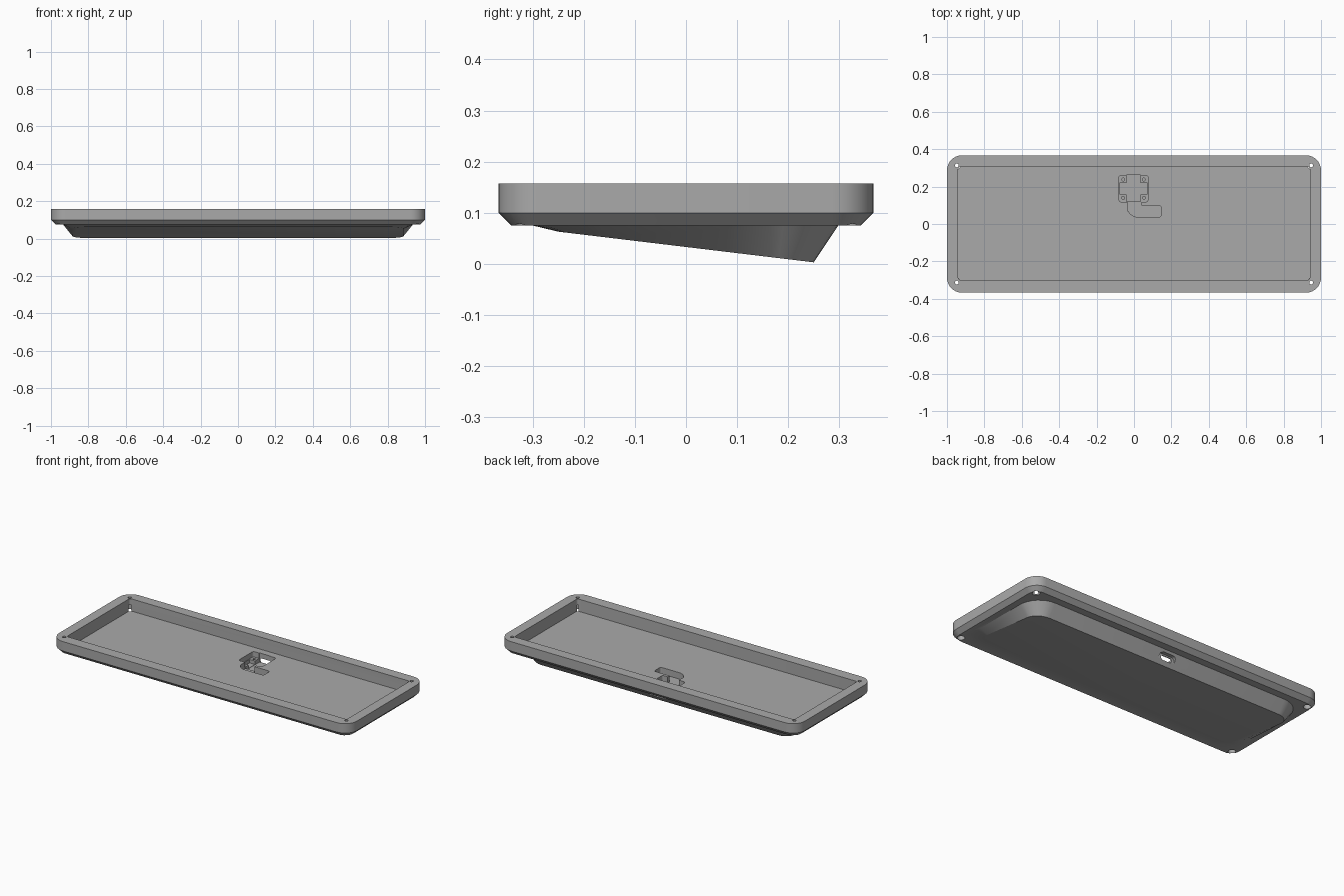
import bpy, bmesh, math

if "Cube" in bpy.data.objects:
    bpy.data.objects.remove(bpy.data.objects["Cube"], do_unlink=True)

grey = bpy.data.materials.new("case grey")
grey.use_nodes = True
GREY = (0.40, 0.40, 0.40, 1)
grey.diffuse_color = GREY
grey.node_tree.nodes["Principled BSDF"].inputs["Base Color"].default_value = GREY


def outline(x0, x1, y0, y1, radius, steps=8):
    """Rounded rectangle, counter-clockwise; radius may be one value or four
    (back left, back right, front right, front left as seen on the page)."""
    r = radius if isinstance(radius, tuple) else (radius,) * 4
    corners = [(x1, y1, -1, -1), (x0, y1, 1, -1), (x0, y0, 1, 1), (x1, y0, -1, 1)]
    pts = []
    for k, (x, y, sx, sy) in enumerate(corners):
        for i in range(steps + 1):
            a = math.pi / 2 * (k + i / steps)
            pts.append((x + r[k] * (sx + math.cos(a)), y + r[k] * (sy + math.sin(a))))
    return pts


def loft(name, rings):
    """Closed solid through rings of 3D points, listed from bottom to top."""
    bm = bmesh.new()
    loops = [[bm.verts.new(p) for p in ring] for ring in rings]
    for low, high in zip(loops, loops[1:]):
        n = len(low)
        for i in range(n):
            j = (i + 1) % n
            bm.faces.new((low[i], low[j], high[j], high[i]))
    bm.faces.new(loops[0][::-1])
    bm.faces.new(loops[-1])
    bmesh.ops.recalc_face_normals(bm, faces=bm.faces)
    mesh = bpy.data.meshes.new(name)
    bm.to_mesh(mesh)
    bm.free()
    mesh.materials.append(grey)
    ob = bpy.data.objects.new(name, mesh)
    bpy.context.collection.objects.link(ob)
    return ob


def level(pts, z):
    return [(x, y, z) for x, y in pts]


def prism(name, pts, z0, z1):
    return loft(name, [level(pts, z0), level(pts, z1)])


def disc(x, y, r):
    return outline(x - r, x + r, y - r, y + r, r, 5)


def slot(name, width, height, y0, y1, z=0.04):
    """Stadium-shaped cutter running front to back."""
    pts = outline(-width / 2, width / 2, z - height / 2, z + height / 2, height / 2)
    return loft(name, [[(x, y, h) for x, h in pts] for y in (y0, y1)])


# Case: tilted wedge foot, flat underside, chamfer and upright rim
foot = [(x, y, 0.033 - 0.12 * y) for x, y in outline(-0.885, 0.885, -0.25, 0.25, 0.085)]
foot_top = outline(-0.935, 0.935, -0.30, 0.298, 0.135)
under = outline(-0.975, 0.975, -0.342, 0.342, 0.055)
rim = outline(-1, 1, -0.367, 0.367, 0.08)
case = loft("case_bottom", [foot, level(foot_top, 0.075), level(under, 0.075),
                            level(rim, 0.10), level(rim, 0.157)])

# Main tray recess
cutters = [prism("tray_cutter", outline(-0.94, 0.94, -0.30, 0.305, 0.012, 4), 0.083, 0.3)]

# Connector board recess: shallow corner seats, deeper cross between them
BX0, BX1, BY0, BY1 = -0.08, 0.075, 0.118, 0.26
SEAT = 0.04
cutters += [
    prism("board_cutter", outline(BX0, BX1, BY0, BY1, 0.012, 4), 0.05, 0.2),
    prism("board_cross_a", outline(BX0 + SEAT, BX1 - SEAT, BY0 + 0.002, BY1 + 0.003, 0.004, 4), 0.027, 0.2),
    prism("board_cross_b", outline(BX0 + 0.003, BX1 - 0.003, BY0 + SEAT, BY1 - SEAT, 0.004, 4), 0.029, 0.2),
]
for x in (BX0 + 0.022, BX1 - 0.022):
    for y in (BY0 + 0.022, BY1 - 0.022):
        cutters.append(prism("board_screw_cutter", disc(x, y, 0.008), 0.03, 0.2))

# Cable channel: neck out of the board recess and tail to the side
cutters += [
    prism("cable_neck", outline(-0.035, 0.04, 0.07, 0.13, 0.002, 2), 0.045, 0.2),
    prism("cable_tail", outline(-0.035, 0.145, 0.037, 0.10, (0.012, 0.002, 0.055, 0.012)), 0.044, 0.2),
]

# Connector opening with a shallow outer surround
cutters += [slot("plug_hole", 0.075, 0.026, 0.24, 0.4),
            slot("plug_surround", 0.11, 0.044, 0.268, 0.33)]

# Corner screw holes with wide counterbores beneath
for sx in (-1, 1):
    for sy in (-1, 1):
        x, y = sx * 0.947, sy * 0.313
        cutters.append(prism("screw_hole", disc(x, y, 0.010), 0.0, 0.2))
        cutters.append(prism("screw_counterbore", disc(x, y, 0.021), 0.05, 0.12))

bpy.ops.object.select_all(action="DESELECT")
bpy.context.view_layer.objects.active = case
case.select_set(True)
for c in cutters:
    c.hide_render = True
    mod = case.modifiers.new(c.name, "BOOLEAN")
    mod.operation = "DIFFERENCE"
    mod.solver = "EXACT"
    mod.object = c
    bpy.ops.object.modifier_apply(modifier=mod.name)
    bpy.data.objects.remove(c, do_unlink=True)

bpy.ops.object.shade_smooth_by_angle(angle=math.radians(25))
